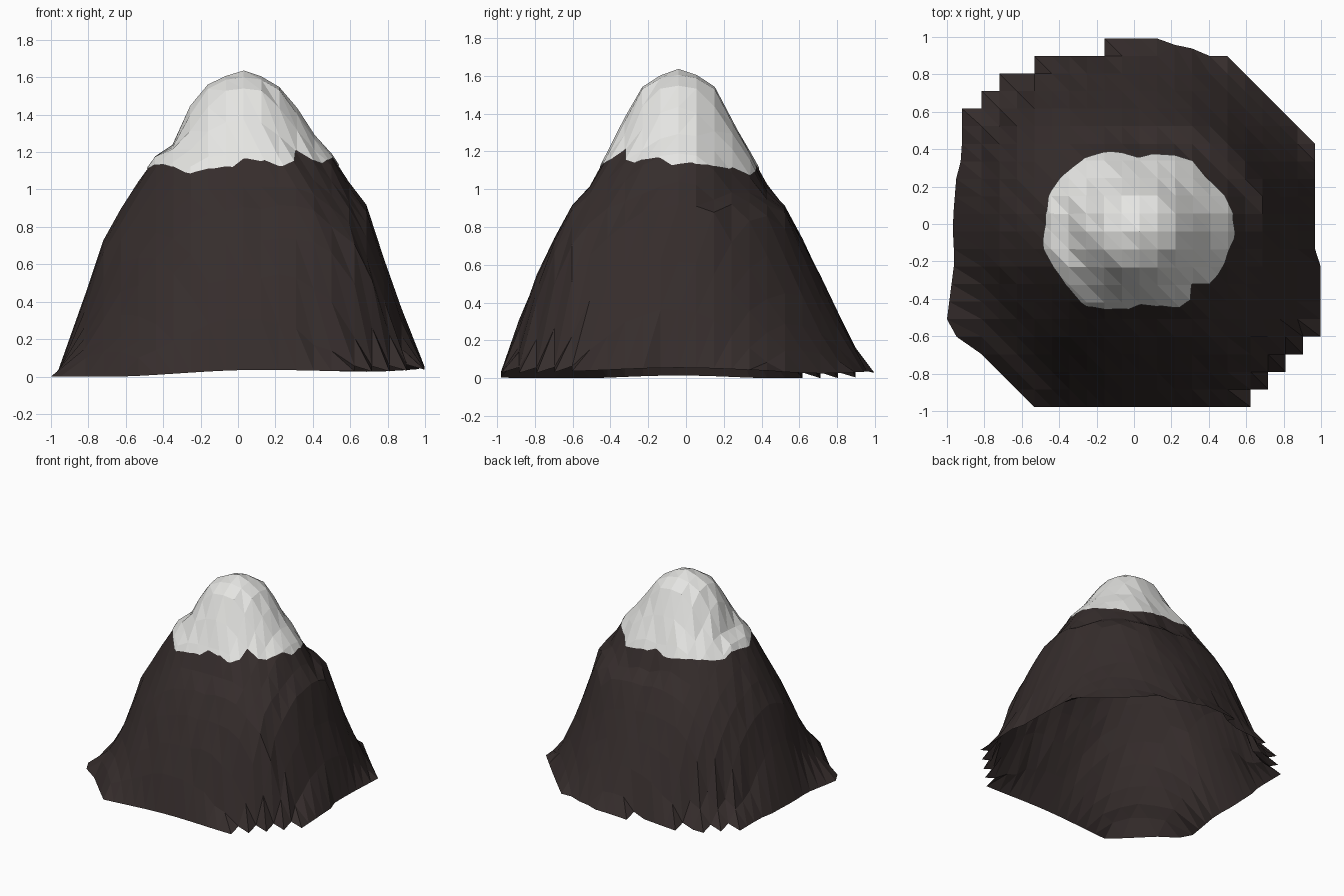
import bpy, bmesh, math, random

if "Cube" in bpy.data.objects:
    bpy.data.objects.remove(bpy.data.objects["Cube"])
random.seed(4)

AX, AY, STEP = 0.03, -0.04, 0.0938          # summit position and grid pitch

# Contour heights, and contour radius at each height for E, NE, N, NW, W, SW, S, SE
LEVELS = [0.04, .18, .40, .65, .88, .96, 1.15, 1.25, 1.52, 1.59, 1.63]
RADII = [
    [.97, .91, .83, .74, .69, .60, .52, .41, .22, .12, 0],
    [1.00, .91, .815, .73, .66, .54, .43, .36, .22, .12, 0],
    [1.03, .93, .82, .69, .59, .48, .39, .33, .21, .12, 0],
    [1.10, .94, .89, .80, .67, .60, .48, .38, .22, .12, 0],
    [1.00, .91, .855, .79, .665, .62, .50, .36, .25, .13, 0],
    [1.09, .95, .83, .72, .60, .56, .46, .37, .22, .12, 0],
    [.95, .89, .81, .70, .58, .49, .40, .34, .21, .11, 0],
    [1.10, .95, .90, .82, .70, .61, .45, .36, .22, .12, 0],
]
SNOW = [.50, .46, .40, .50, .51, .49, .395, .47]     # snow line radius per direction

# Grid row -> first and last column kept (others run -10..10)
ROWS = {11: (-2, 1), 10: (-6, 5), 9: (-8, 6), 8: (-9, 7), 7: (-10, 8), 6: (-10, 9),
        -7: (-9, 9), -8: (-8, 8), -9: (-7, 7), -10: (-6, 6)}
LEFT = [(-.70, -.90), (-.60, -.95), (-.51, -1.0), (-.2, -.96), (0, -.97),
        (.25, -.95), (.36, -.92), (.7, -.92)]        # western rim: y, x
NORTH = {(2, 10): .06, (3, 10): .04}                 # rounding of the northern rim


def interp(pts, t):
    for (a, va), (b, vb) in zip(pts, pts[1:]):
        if t <= b:
            return va + (vb - va) * max(0, (t - a) / (b - a))
    return pts[-1][1]


def around(values, ang):
    """Smooth blend of eight directional values."""
    s = (ang / (math.pi / 4)) % 8
    k, f = int(s) % 8, s - int(s)
    f = (1 - math.cos(math.pi * f)) / 2
    return values[k] * (1 - f) + values[(k + 1) % 8] * f


def row(j):
    return ROWS.get(j, (-10, 10)) if -10 <= j <= 11 else (1, 0)


def kept(i, j):
    a, b = row(j)
    return a <= i <= b


def make_points():
    pts = {}
    for j in range(-10, 12):
        for i in range(row(j)[0], row(j)[1] + 1):
            x, y = AX + i * STEP, AY + j * STEP
            r, ang = math.hypot(x - AX, y - AY), math.atan2(y - AY, x - AX)
            rim = not all(kept(i + a, j + b) for a, b in ((1, 0), (-1, 0), (0, 1), (0, -1)))
            notch = not (kept(i + 1, j - 1) and kept(i - 1, j + 1))   # inner stair corner
            prof = [(around([q[n] for q in RADII], ang), LEVELS[n])
                    for n in range(len(LEVELS))][::-1]
            z = interp(prof, r)
            if r > .3:
                z += random.uniform(-.012, .012)
            base = max(0.0, .022 + .022 * x + .012 * math.cos(4 * ang))
            if rim:
                z = base
            elif notch:
                z = base + .03
            if i == -10:
                x = interp(LEFT, y)
            if y < -.15 and (rim or j < -5) and x > .5:
                x += .03
            y += NORTH.get((i, j), 0)
            # signed distance inside the snow line, with a bare rock spot
            f = around(SNOW, ang) - r + random.uniform(-.015, .015)
            if (i, j) == (3, -3):
                f = -.01
            pts[i, j] = (x, y, z, f)
    zmin = min(p[2] for p in pts.values())
    return {k: (p[0], p[1], p[2] - zmin, p[3]) for k, p in pts.items()}


def material(name, col):
    m = bpy.data.materials.new(name)
    m.diffuse_color = (*col, 1)
    m.use_nodes = True
    m.node_tree.nodes["Principled BSDF"].inputs["Base Color"].default_value = m.diffuse_color
    return m


def build(name, pts, mat, snow=False):
    bm = bmesh.new()
    V = {k: bm.verts.new(p[:3]) for k, p in pts.items()}
    level = {V[k]: pts[k][3] for k in pts}
    # two triangles per grid cell, missing corners leave a stepped or slanted edge
    for j in range(-10, 11):
        for i in range(-10, 10):
            for tri in (((i, j), (i + 1, j), (i, j + 1)),
                        ((i + 1, j), (i + 1, j + 1), (i, j + 1))):
                if all(t in V for t in tri):
                    bm.faces.new([V[t] for t in tri])
    if snow:
        # cut along the snow line and keep the upper part
        cuts = []
        for e in list(bm.edges):
            a, b = e.verts
            fa, fb = level[a], level[b]
            if fa * fb < 0:
                nv = bmesh.utils.edge_split(e, a, fa / (fa - fb))[1]
                level[nv] = 0
                cuts.append(nv)
        bmesh.ops.connect_verts(bm, verts=cuts)
        drop = [f for f in bm.faces if any(level[v] < 0 for v in f.verts)]
        bmesh.ops.delete(bm, geom=drop, context='FACES')
    bmesh.ops.delete(bm, geom=[v for v in bm.verts if not v.link_faces], context='VERTS')
    bm.normal_update()
    if snow:
        for v, n in [(v, v.normal.copy()) for v in bm.verts]:
            v.co += n * .006
    me = bpy.data.meshes.new(name)
    bm.to_mesh(me)
    bm.free()
    me.materials.append(mat)
    ob = bpy.data.objects.new(name, me)
    bpy.context.collection.objects.link(ob)


points = make_points()
build("rock_slopes", points, material("dark_brown_rock", (.036, .026, .025)))
build("snow_cap", points, material("white_snow", (.78, .78, .76)), snow=True)
